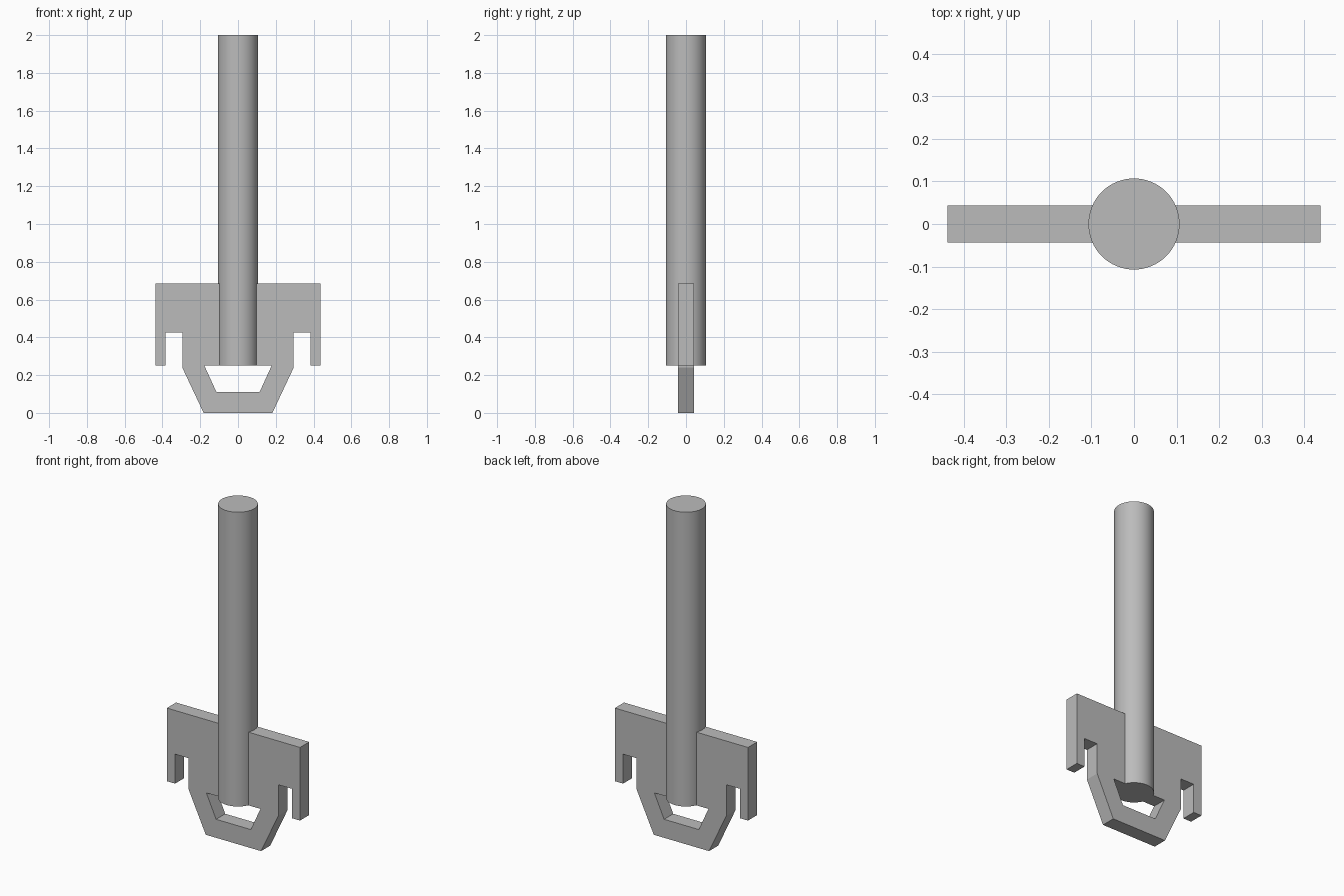
import bpy
import bmesh
import math

cube = bpy.data.objects.get("Cube")
if cube:
    bpy.data.objects.remove(cube, do_unlink=True)

# Single grey material
grey = bpy.data.materials.new("light_grey")
grey.use_nodes = True
colour = (0.5, 0.5, 0.5, 1)
grey.diffuse_color = colour
grey.node_tree.nodes["Principled BSDF"].inputs["Base Color"].default_value = colour

SHAFT_RADIUS = 0.107
SHAFT_BOTTOM = 0.25
SHAFT_TOP = 2.0
BIT_HALF_DEPTH = 0.043

# Round shaft
length = SHAFT_TOP - SHAFT_BOTTOM
bpy.ops.mesh.primitive_cylinder_add(
    vertices=64, radius=SHAFT_RADIUS, depth=length,
    location=(0, 0, SHAFT_BOTTOM + length / 2))
shaft = bpy.context.object
shaft.name = "shaft"
shaft.data.materials.append(grey)
bpy.ops.object.shade_smooth_by_angle(angle=math.radians(30))

# Flat key bit: half outline with side slot and half of the lower window
outline = [
    (0, 0.685), (0.438, 0.685), (0.438, 0.25), (0.384, 0.25),
    (0.384, 0.425), (0.295, 0.425), (0.295, 0.24), (0.182, 0),
    (0, 0), (0, 0.11), (0.114, 0.11), (0.178, 0.25), (0, 0.25),
]
bm = bmesh.new()
front = bm.faces.new([bm.verts.new((x, -BIT_HALF_DEPTH, z)) for x, z in outline])
extruded = bmesh.ops.extrude_face_region(bm, geom=[front], use_keep_orig=True)
moved = [v for v in extruded["geom"] if isinstance(v, bmesh.types.BMVert)]
bmesh.ops.translate(bm, verts=moved, vec=(0, 2 * BIT_HALF_DEPTH, 0))

# Open the centre so the mirrored halves join into one solid
seam = [f for f in bm.faces if all(abs(v.co.x) < 1e-5 for v in f.verts)]
bmesh.ops.delete(bm, geom=seam, context="FACES")
bmesh.ops.recalc_face_normals(bm, faces=bm.faces)
mesh = bpy.data.meshes.new("key_bit")
bm.to_mesh(mesh)
bm.free()
mesh.materials.append(grey)
key_bit = bpy.data.objects.new("key_bit", mesh)
bpy.context.collection.objects.link(key_bit)
key_bit.modifiers.new("mirror_halves", "MIRROR").use_clip = True
